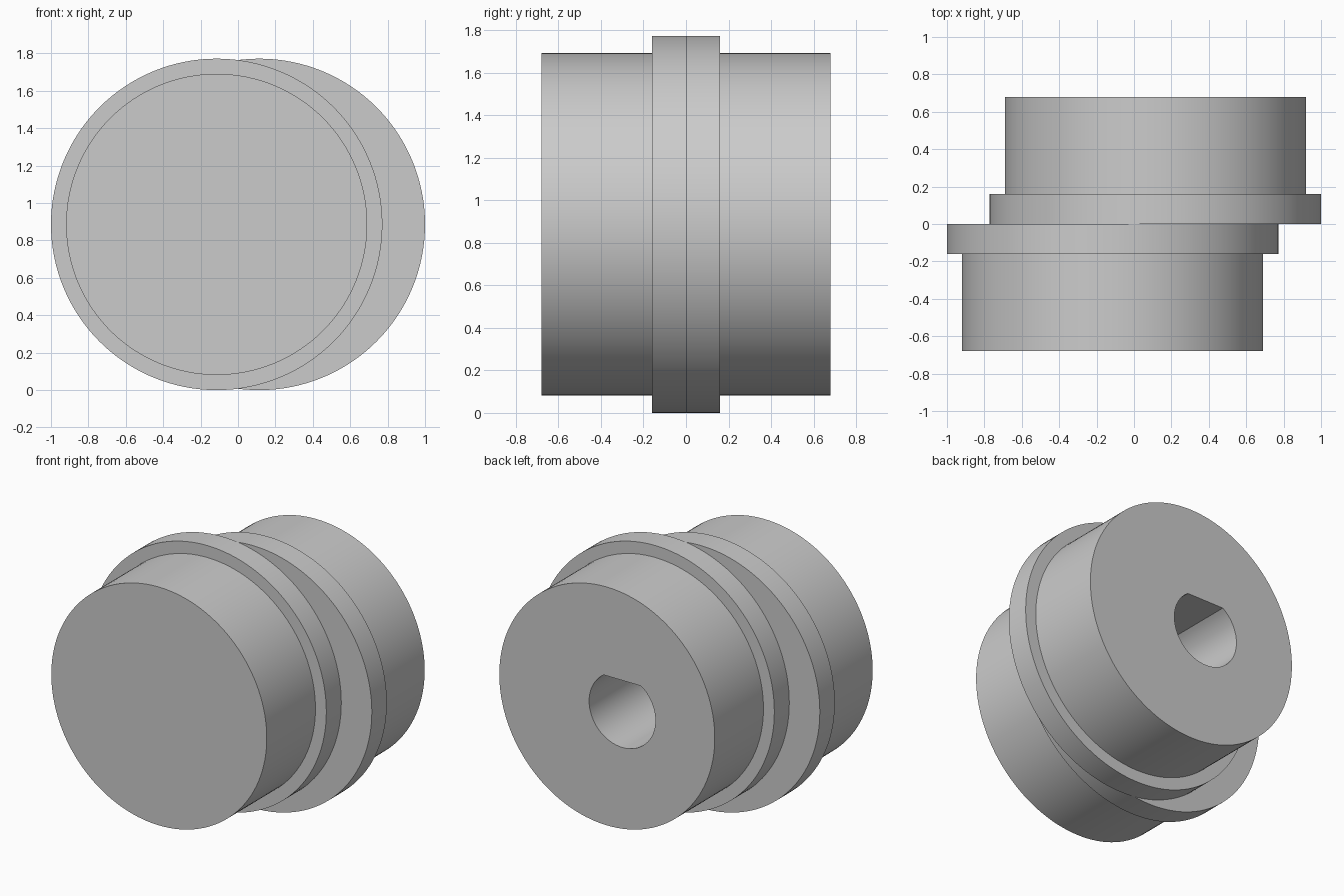
import bpy, bmesh, math
from mathutils import Matrix, Vector

cube = bpy.data.objects.get("Cube")
if cube:
    bpy.data.objects.remove(cube, do_unlink=True)

SEGMENTS = 128
AXIS_Z = 0.886       # height of the shaft axis
OFFSET = 0.114       # eccentricity of each half
FLANGE_R, DRUM_R = 0.886, 0.805
FLANGE_Y, END_Y = 0.16, 0.68
BORE_R, BORE_FLAT = 0.248, 0.205

grey = bpy.data.materials.new("plain_grey")
grey.use_nodes = True
colour = (0.6, 0.6, 0.6, 1)
grey.diffuse_color = colour
grey.node_tree.nodes["Principled BSDF"].inputs["Base Color"].default_value = colour


def make_object(name, bm):
    bmesh.ops.recalc_face_normals(bm, faces=bm.faces)
    mesh = bpy.data.meshes.new(name)
    bm.to_mesh(mesh)
    bm.free()
    mesh.materials.append(grey)
    obj = bpy.data.objects.new(name, mesh)
    bpy.context.collection.objects.link(obj)
    return obj


def stepped_drum(name, side):
    """Flange and drum turned about y; side is -1 for front, 1 for rear."""
    bm = bmesh.new()
    rings = []
    for r, y in ((FLANGE_R, 0), (FLANGE_R, FLANGE_Y), (DRUM_R, FLANGE_Y), (DRUM_R, END_Y)):
        rings.append([bm.verts.new((side * OFFSET + r * math.cos(a), side * y,
                                    AXIS_Z + r * math.sin(a)))
                      for a in (math.tau * i / SEGMENTS for i in range(SEGMENTS))])
    for low, high in zip(rings, rings[1:]):
        for i in range(SEGMENTS):
            j = (i + 1) % SEGMENTS
            bm.faces.new((low[i], low[j], high[j], high[i]))
    bm.faces.new(rings[0])
    bm.faces.new(rings[-1])
    return make_object(name, bm)


front = stepped_drum("front_eccentric", -1)
rear = stepped_drum("rear_eccentric", 1)

# D-shaped shaft bore, cut through the rear half on the common axis
bm = bmesh.new()
bmesh.ops.create_cone(bm, cap_ends=True, segments=64, radius1=BORE_R, radius2=BORE_R, depth=2,
                      matrix=Matrix.Translation((0, END_Y / 2, AXIS_Z))
                      @ Matrix.Rotation(math.pi / 2, 4, "X"))
cut = bmesh.ops.bisect_plane(bm, geom=bm.verts[:] + bm.edges[:] + bm.faces[:],
                             plane_co=Vector((0, 0, AXIS_Z + BORE_FLAT)),
                             plane_no=Vector((0, 0, 1)), clear_outer=True)
bmesh.ops.holes_fill(bm, edges=[e for e in bm.edges if e.is_boundary])
cutter = make_object("bore_cutter", bm)
cutter.hide_render = True

bore = rear.modifiers.new("bore", "BOOLEAN")
bore.operation = "DIFFERENCE"
bore.solver = "EXACT"
bore.object = cutter
bpy.ops.object.select_all(action="DESELECT")
bpy.context.view_layer.objects.active = rear
rear.select_set(True)
bpy.ops.object.modifier_apply(modifier="bore")
bpy.data.objects.remove(cutter, do_unlink=True)

# Smooth curved walls, crisp rims
front.select_set(True)
bpy.ops.object.shade_smooth_by_angle(angle=math.radians(30))
